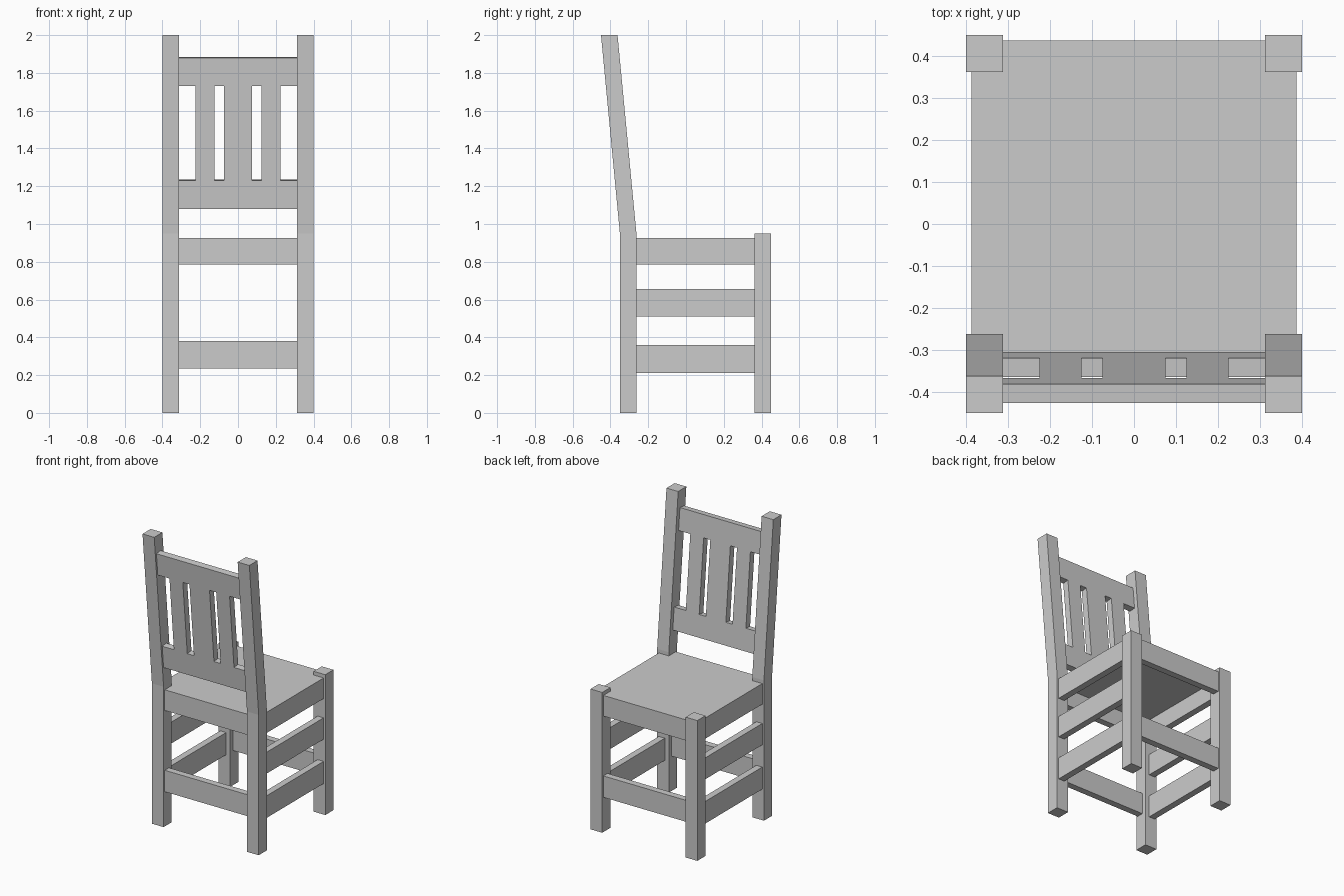
import bpy
import bmesh
import math
from mathutils import Matrix, Vector

cube = bpy.data.objects.get("Cube")
if cube:
    bpy.data.objects.remove(cube, do_unlink=True)

grey = bpy.data.materials.new("plain_grey")
grey.use_nodes = True
grey.diffuse_color = (0.6, 0.6, 0.6, 1)
grey.node_tree.nodes["Principled BSDF"].inputs["Base Color"].default_value = grey.diffuse_color

OUT_X, OUT_Y = 0.4, 0.45      # outer faces of the legs
LEG = 0.0875                  # leg thickness
IN_X = OUT_X - LEG            # inner face of the legs
BACK_Y = -0.35                # rear face of the upright back legs
INSET, RAIL = 0.0125, 0.045   # rail set-back and thickness
BEND, TOP = 0.95, 2.0         # height of the leg bend and of the chair


def make(name, bm, matrix=None):
    if matrix:
        bm.transform(matrix)
    bmesh.ops.recalc_face_normals(bm, faces=bm.faces)
    mesh = bpy.data.meshes.new(name)
    bm.to_mesh(mesh)
    bm.free()
    mesh.materials.append(grey)
    obj = bpy.data.objects.new(name, mesh)
    bpy.context.collection.objects.link(obj)
    return obj


def box(name, x, y, z, matrix=None):
    """Box given by its (low, high) range on each axis."""
    bm = bmesh.new()
    bmesh.ops.create_cube(bm, size=1)
    for v in bm.verts:
        v.co = Vector([(a + b) / 2 + c * (b - a) for c, (a, b) in zip(v.co, (x, y, z))])
    return make(name, bm, matrix)


def back_leg(name, x):
    """Leg that stands upright, then leans backwards above the bend."""
    bm = bmesh.new()
    rear = [(BACK_Y, 0), (BACK_Y, BEND), (-OUT_Y, TOP)]
    outline = rear + [(y + LEG, z) for y, z in reversed(rear)]
    face = bm.faces.new([bm.verts.new((x[0], y, z)) for y, z in outline])
    side = bmesh.ops.extrude_face_region(bm, geom=[face])["geom"]
    moved = [g for g in side if isinstance(g, bmesh.types.BMVert)]
    bmesh.ops.translate(bm, verts=moved, vec=(x[1] - x[0], 0, 0))
    return make(name, bm)


# Legs and side rails, mirrored
front_y = (OUT_Y - LEG, OUT_Y)
side_y = (BACK_Y + LEG, OUT_Y - LEG)
apron_z = (0.785, 0.925)
for side, s in (("left", 1), ("right", -1)):
    leg_x = sorted((s * IN_X, s * OUT_X))
    box(f"front_leg_{side}", leg_x, front_y, (0, BEND))
    back_leg(f"back_leg_{side}", leg_x)
    outer = OUT_X - INSET
    rail_x = sorted((s * (outer - RAIL), s * outer))
    for part, z in (("lower_stretcher", (0.21, 0.36)),
                    ("upper_stretcher", (0.51, 0.655)),
                    ("apron", apron_z)):
        box(f"{part}_{side}", rail_x, side_y, z)

# Rails across the two ends
span = (-IN_X, IN_X)
near_y = (BACK_Y + INSET, BACK_Y + INSET + RAIL)
far_y = (OUT_Y - INSET - RAIL, OUT_Y - INSET)
for end, y in (("back", near_y), ("front", far_y)):
    box(f"stretcher_{end}", span, y, (0.235, 0.38))
    box(f"apron_{end}", span, y, apron_z)

# Seat panel lying inside the aprons, flush with their tops
seat_x = OUT_X - INSET - RAIL
box("seat", (-seat_x, seat_x), (near_y[1], far_y[0]), (0.9, apron_z[1]))

# Backrest, tilted along the leaning legs
lean = math.atan2(OUT_Y + BACK_Y, TOP - BEND)
tilt = Matrix.Translation((0, BACK_Y + INSET, BEND)) @ Matrix.Rotation(lean, 4, "X")
thick = (0, RAIL)


def along(z):
    return (z - BEND) / math.cos(lean)


box("backrest_lower_rail", span, thick, (along(1.08), along(1.23)), tilt)
box("backrest_upper_rail", span, thick, (along(1.73), along(1.88)), tilt)
slat_z = (along(1.23), along(1.73))
for name, x in (("slat_right", (-0.225, -0.125)),
                ("slat_middle", (-0.075, 0.075)),
                ("slat_left", (0.125, 0.225))):
    box(name, x, thick, slat_z, tilt)
